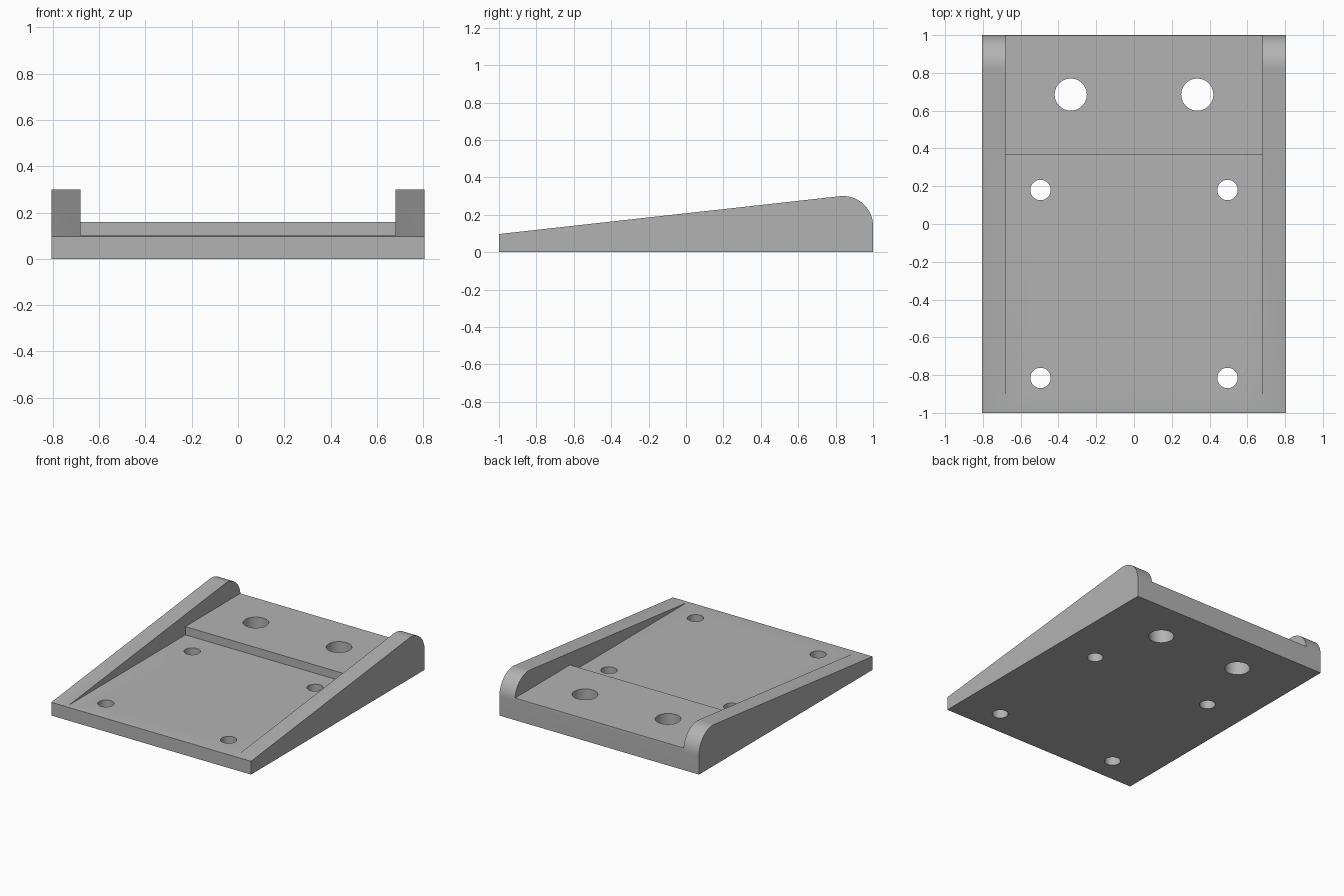
import bpy, bmesh, math

default = bpy.data.objects.get("Cube")
if default:
    bpy.data.objects.remove(default, do_unlink=True)

HALF_WIDTH, INNER = 0.805, 0.68
FLOOR, SHELF, SHELF_Y = 0.1, 0.16, 0.365

grey = bpy.data.materials.new("plain grey")
grey.use_nodes = True
colour = (0.45, 0.45, 0.45, 1)
grey.diffuse_color = colour
grey.node_tree.nodes["Principled BSDF"].inputs["Base Color"].default_value = colour


def extrude_profile(name, profile, half_width):
    """Solid from a (y, z) outline, extruded across x."""
    bm = bmesh.new()
    face = bm.faces.new([bm.verts.new((-half_width, y, z)) for y, z in profile])
    moved = bmesh.ops.extrude_face_region(bm, geom=[face])["geom"]
    verts = [v for v in moved if isinstance(v, bmesh.types.BMVert)]
    bmesh.ops.translate(bm, verts=verts, vec=(2 * half_width, 0, 0))
    bmesh.ops.recalc_face_normals(bm, faces=bm.faces)
    mesh = bpy.data.meshes.new(name)
    bm.to_mesh(mesh)
    bm.free()
    mesh.materials.append(grey)
    obj = bpy.data.objects.new(name, mesh)
    bpy.context.collection.objects.link(obj)
    return obj


def cut(target, cutter):
    """Subtract the cutter and remove it."""
    cutter.hide_render = True
    mod = target.modifiers.new("cut", "BOOLEAN")
    mod.operation, mod.solver, mod.object = "DIFFERENCE", "EXACT", cutter
    bpy.context.view_layer.objects.active = target
    bpy.ops.object.modifier_apply(modifier=mod.name)
    bpy.data.objects.remove(cutter, do_unlink=True)


# Wedge with rounded rear top edge
radius, cy, cz = 0.16, 0.84, 0.14
slope_angle = math.atan(0.111)
start, steps = math.pi / 2 + slope_angle, 20
arc = [(cy + radius * math.cos(start * (1 - i / steps)),
        cz + radius * math.sin(start * (1 - i / steps))) for i in range(steps + 1)]
base = extrude_profile("wedge_base", [(-1, 0), (-1, 0.097)] + arc + [(1, 0)], HALF_WIDTH)

# Stepped channel between the two side rails
channel = extrude_profile("channel_cutter", [
    (-1.2, FLOOR), (SHELF_Y, FLOOR), (SHELF_Y, SHELF),
    (1.2, SHELF), (1.2, 0.6), (-1.2, 0.6)], INNER)
cut(base, channel)

# Mirrored through holes
for x, y, r in [(0.335, 0.685, 0.085), (0.495, 0.18, 0.054), (0.495, -0.815, 0.054)]:
    for side in (-1, 1):
        bpy.ops.mesh.primitive_cylinder_add(vertices=48, radius=r, depth=1,
                                            location=(side * x, y, 0))
        hole = bpy.context.object
        hole.name = "hole_cutter"
        hole.data.materials.append(grey)
        cut(base, hole)

# Smooth the curves, keep the corners sharp
bpy.ops.object.select_all(action="DESELECT")
base.select_set(True)
bpy.context.view_layer.objects.active = base
bpy.ops.object.shade_smooth_by_angle(angle=math.radians(30))
